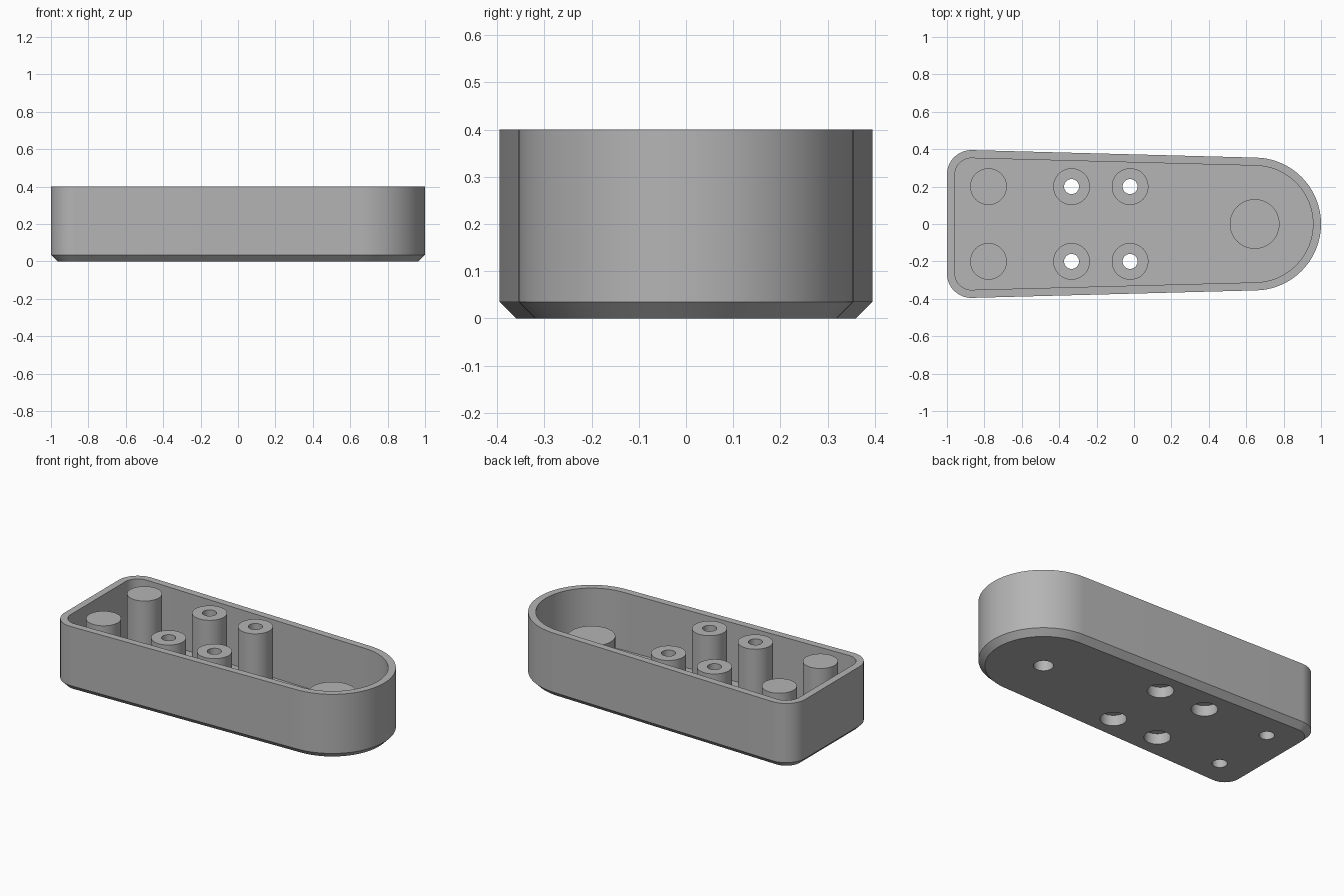
import bpy, bmesh, math

if "Cube" in bpy.data.objects:
    bpy.data.objects.remove(bpy.data.objects["Cube"])

WALL, HEIGHT, FLOOR, CHAMFER = 0.043, 0.4, 0.043, 0.035
NOSE_X, NOSE_R = 0.645, 0.355          # large round end
CORNER_X, CORNER_Y, CORNER_R = -0.87, 0.265, 0.13

grey = bpy.data.materials.new("grey plastic")
grey.diffuse_color = (0.46, 0.46, 0.46, 1)
grey.use_nodes = True
grey.node_tree.nodes["Principled BSDF"].inputs["Base Color"].default_value = grey.diffuse_color


def outline(inset):
    """Hull of a big circle and two small ones, shrunk by inset."""
    dx, dy = CORNER_X - NOSE_X, CORNER_Y
    tangent = math.atan2(dy, dx) - math.acos((NOSE_R - CORNER_R) / math.hypot(dx, dy))
    pts = []

    def arc(cx, cy, r, a0, a1, n):
        for i in range(n + 1):
            a = a0 + (a1 - a0) * i / n
            pts.append((cx + r * math.cos(a), cy + r * math.sin(a)))

    r = CORNER_R - inset
    arc(NOSE_X, 0, NOSE_R - inset, -tangent, tangent, 56)
    arc(CORNER_X, CORNER_Y, r, tangent, math.pi, 16)
    arc(CORNER_X, -CORNER_Y, r, math.pi, 2 * math.pi - tangent, 16)
    return pts


def make_object(name, bm):
    bmesh.ops.recalc_face_normals(bm, faces=bm.faces)
    mesh = bpy.data.meshes.new(name)
    bm.to_mesh(mesh)
    bm.free()
    mesh.materials.append(grey)
    ob = bpy.data.objects.new(name, mesh)
    bpy.context.collection.objects.link(ob)
    return ob


def cylinders(name, items):
    """items: (x, y, radius, z0, z1)"""
    bm = bmesh.new()
    for x, y, r, z0, z1 in items:
        res = bmesh.ops.create_cone(bm, cap_ends=True, segments=48,
                                    radius1=r, radius2=r, depth=z1 - z0)
        bmesh.ops.translate(bm, verts=res["verts"], vec=(x, y, (z0 + z1) / 2))
    return make_object(name, bm)


def boolean(target, tool, operation):
    mod = target.modifiers.new(operation.lower(), 'BOOLEAN')
    mod.operation, mod.solver, mod.object = operation, 'EXACT', tool
    bpy.context.view_layer.objects.active = target
    bpy.ops.object.modifier_apply(modifier=mod.name)
    bpy.data.objects.remove(tool, do_unlink=True)


# Open tray: chamfered bottom, outer wall, rim, inner wall, floor
bm = bmesh.new()
rings = []
for inset, z in ((CHAMFER, 0), (0, CHAMFER), (0, HEIGHT), (WALL, HEIGHT), (WALL, FLOOR)):
    rings.append([bm.verts.new((x, y, z)) for x, y in outline(inset)])
for a, b in zip(rings, rings[1:]):
    n = len(a)
    for i in range(n):
        j = (i + 1) % n
        bm.faces.new((a[i], a[j], b[j], b[i]))
bm.faces.new(rings[0][::-1])
bm.faces.new(rings[-1])
tray = make_object("tray", bm)

# Post positions
end_posts = [(-0.778, y) for y in (-0.2, 0.2)]
screw_posts = [(x, y) for x in (-0.334, -0.021) for y in (-0.2, 0.2)]
nose = (NOSE_X, 0)

# Posts standing on the floor
posts = [(*p, 0.098, 0.02, HEIGHT - 0.001) for p in end_posts + screw_posts]
posts.append((*nose, 0.133, 0.02, 0.25))
boolean(tray, cylinders("posts", posts), 'UNION')

# Through holes, then counterbores and blind holes from below
boolean(tray, cylinders("screw_holes", [(*p, 0.04, -0.1, 0.5) for p in screw_posts]), 'DIFFERENCE')
bores = [(*p, 0.073, -0.1, 0.065) for p in screw_posts]
bores += [(*p, 0.042, -0.1, 0.3) for p in end_posts]
bores.append((*nose, 0.055, -0.1, 0.19))
boolean(tray, cylinders("bottom_holes", bores), 'DIFFERENCE')

# Smooth curved walls, sharp edges kept
bpy.ops.object.select_all(action='DESELECT')
tray.select_set(True)
bpy.context.view_layer.objects.active = tray
bpy.ops.object.shade_smooth_by_angle(angle=math.radians(30))
